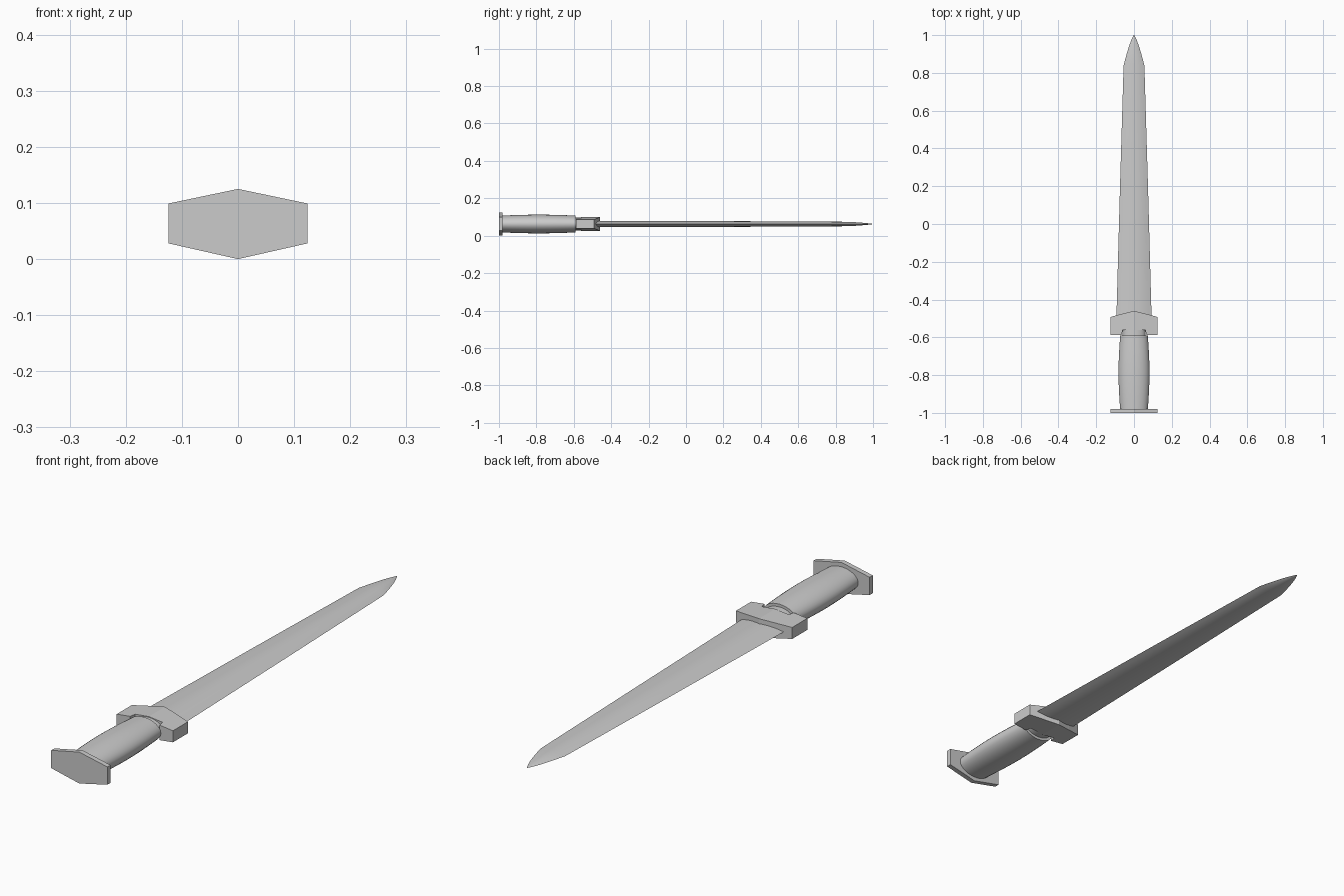
import bpy, bmesh, math

if "Cube" in bpy.data.objects:
    bpy.data.objects.remove(bpy.data.objects["Cube"])

CZ = 0.0625  # height of the dagger's centre line


def loft(name, rings, smooth=True):
    """Skin a list of closed cross-sections and cap both ends."""
    bm = bmesh.new()
    loops = [[bm.verts.new(p) for p in ring] for ring in rings]
    n = len(loops[0])
    for a, b in zip(loops, loops[1:]):
        for i in range(n):
            j = (i + 1) % n
            bm.faces.new((a[i], a[j], b[j], b[i]))
    bm.faces.new(loops[0])
    bm.faces.new(loops[-1])
    bmesh.ops.recalc_face_normals(bm, faces=bm.faces)
    me = bpy.data.meshes.new(name)
    bm.to_mesh(me)
    bm.free()
    ob = bpy.data.objects.new(name, me)
    bpy.context.collection.objects.link(ob)
    if smooth:
        bpy.ops.object.select_all(action='DESELECT')
        ob.select_set(True)
        bpy.context.view_layer.objects.active = ob
        bpy.ops.object.shade_smooth_by_angle(angle=math.radians(30))
    return ob


def ellipse(y, w, h, n=32):
    return [(w * math.cos(2 * math.pi * i / n), y,
             CZ + h * math.sin(2 * math.pi * i / n)) for i in range(n)]


def lens(y, w, h, n=10):
    xs = [-1 + 2 * i / n for i in range(n + 1)]
    top = [(w * x, y, CZ + h * (1 - x * x)) for x in xs]
    bottom = [(w * x, y, CZ - h * (1 - x * x)) for x in xs[-2:0:-1]]
    return top + bottom


# blade: long taper, then a rounded point
loft("blade", [lens(*s) for s in (
    (-0.53, 0.094, 0.017), (0.2, 0.074, 0.0155), (0.84, 0.055, 0.012),
    (0.90, 0.039, 0.010), (0.94, 0.027, 0.007), (0.97, 0.016, 0.0045),
    (0.99, 0.007, 0.002), (1.0, 0.001, 0.0005))])

# guard: peaked toward the blade, notched behind for the grip
half = [(0.124, -0.587, -0.492, 0.023), (0.065, -0.587, -0.476, 0.030),
        (0.060, -0.562, -0.475, 0.0305)]
cols = ([(-x, a, b, h) for x, a, b, h in half] + [(0, -0.562, -0.46, 0.037)]
        + half[::-1])
loft("guard", [[(x, a, CZ - h), (x, b, CZ - h), (x, b, CZ + h), (x, a, CZ + h)]
               for x, a, b, h in cols], smooth=False)

# grip: barrel-shaped oval handle
grip = []
for i in range(9):
    t = i / 8
    bulge = math.sin(math.pi * t)
    grip.append(ellipse(-0.985 + 0.395 * t, 0.073 + 0.009 * bulge,
                        0.045 + 0.005 * bulge))
loft("grip", grip)

# neck joining grip and guard
loft("neck", [ellipse(-0.60, 0.060, 0.034), ellipse(-0.55, 0.060, 0.034)])

# pommel: flat six-sided plate
hexagon = [(-0.124, 0.028), (0, 0), (0.124, 0.028),
           (0.124, 0.099), (0, 0.125), (-0.124, 0.099)]
loft("pommel", [[(x, y, z) for x, z in hexagon] for y in (-1.0, -0.98)],
     smooth=False)
